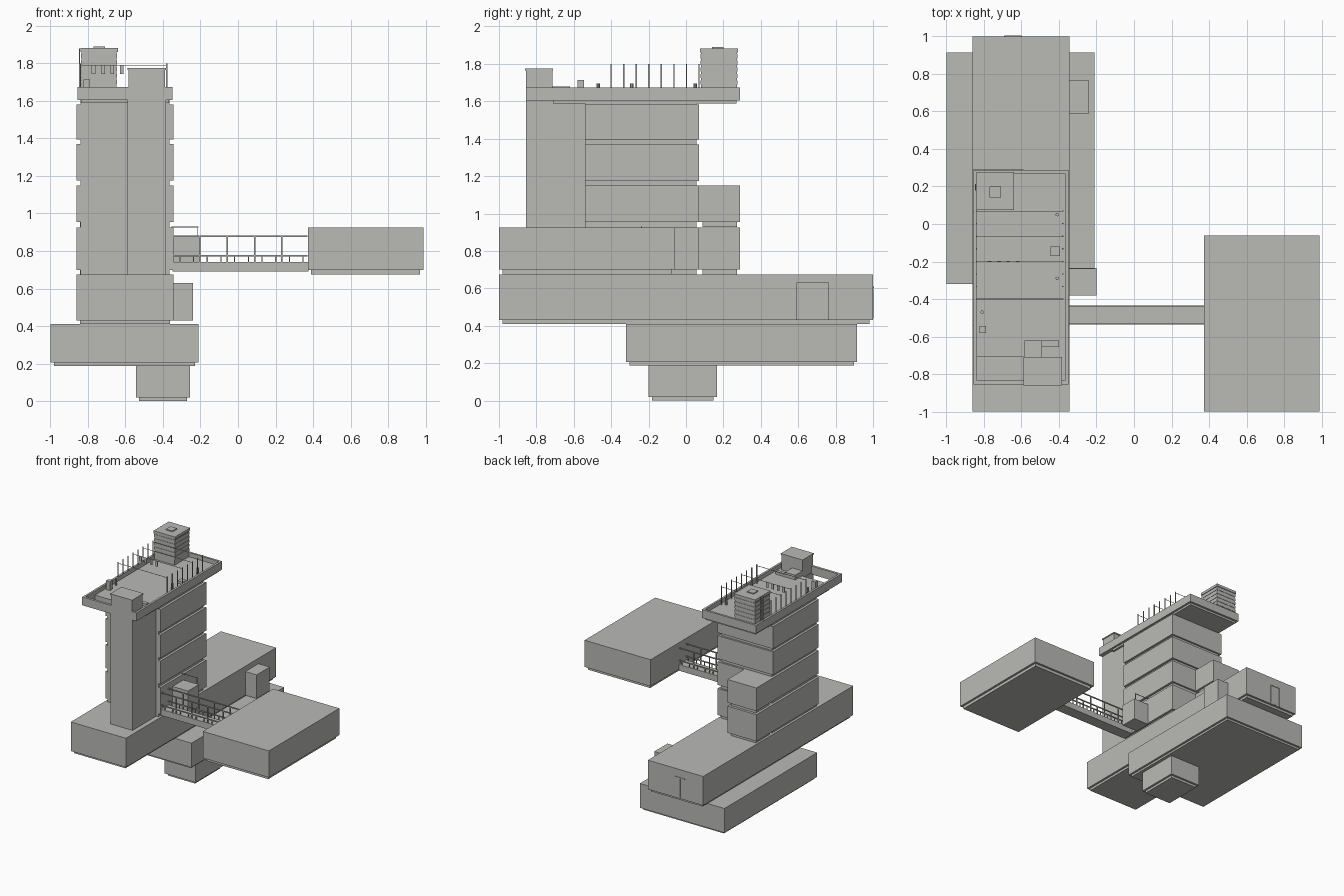
import bpy

cube = bpy.data.objects.get("Cube")
if cube:
    bpy.data.objects.remove(cube, do_unlink=True)


def material(name, color):
    mat = bpy.data.materials.new(name)
    mat.use_nodes = True
    mat.diffuse_color = color
    bsdf = next(n for n in mat.node_tree.nodes if n.type == 'BSDF_PRINCIPLED')
    bsdf.inputs["Base Color"].default_value = color
    bsdf.inputs["Roughness"].default_value = 0.9
    return mat


concrete = material("pale_concrete", (0.49, 0.49, 0.47, 1))


def box(name, x, y, z):
    """Box from (low, high) ranges on each axis."""
    lo, hi = zip(x, y, z)
    faces = [(0, 1, 3, 2), (4, 6, 7, 5), (0, 4, 5, 1),
             (2, 3, 7, 6), (0, 2, 6, 4), (1, 5, 7, 3)]
    verts = [(a, b, c) for a in x for b in y for c in z]
    mesh = bpy.data.meshes.new(name)
    mesh.from_pydata(verts, [], faces)
    mesh.update()
    mesh.materials.append(concrete)
    obj = bpy.data.objects.new(name, mesh)
    bpy.context.collection.objects.link(obj)
    return obj


def shrink(span, d):
    return (span[0] + d, span[1] - d)


def slab(name, x, y, z, gap):
    """Volume resting on a recessed shadow-gap plinth."""
    box(name, x, y, z)
    box(name + "_plinth", shrink(x, 0.018), shrink(y, 0.018), (z[0] - gap, z[0]))


def rod(name, p, q, r=0.003):
    """Thin square bar along one axis between two points."""
    spans = []
    for a, b in zip(p, q):
        a, b = min(a, b), max(a, b)
        spans.append((a - r, b + r) if b - a < 0.0001 else (a, b))
    box(name, *spans)


# Stacked lower volumes
slab("foot_block", (-0.545, -0.255), (-0.2, 0.165), (0.02, 0.19), 0.02)
slab("lower_slab", (-1.0, -0.21), (-0.32, 0.915), (0.205, 0.41), 0.017)
long_x = (-0.86, -0.345)
slab("long_slab", long_x, (-1, 1), (0.43, 0.675), 0.02)
box("side_closet", (-0.345, -0.24), (0.59, 0.765), (0.43, 0.63))

# Rear doorway
rod("door_canopy", (-0.69, 1.0, 0.605), (-0.6, 1.0, 0.605), 0.004)
for x in (-0.69, -0.645, -0.6):
    rod("door_frame", (x, 1.0, 0.44), (x, 1.0, 0.6), 0.003)

# Tower: recessed core with projecting storeys
box("tower_core", (-0.84, -0.365), (-0.54, 0.055), (0.675, 1.605))
for z in ((0.7, 0.925), (0.955, 1.15), (1.175, 1.37), (1.395, 1.582)):
    box("storey", long_x, (-0.54, 0.07), z)
for z in ((0.7, 0.925), (0.955, 1.15)):
    slab("rear_bay", (-0.86, -0.59), (0.07, 0.29), z, 0.028)

# Front stair shaft and its cap
box("shaft", (-0.59, -0.385), (-0.855, -0.54), (0.675, 1.62))
box("shaft_head", (-0.585, -0.39), (-0.855, -0.715), (1.6, 1.765))
box("shaft_cap", (-0.59, -0.385), (-0.86, -0.71), (1.765, 1.775))
box("shaft_annex", (-0.585, -0.49), (-0.715, -0.62), (1.62, 1.68))
box("shaft_annex_low", (-0.49, -0.4), (-0.655, -0.62), (1.62, 1.66))

# Roof deck with parapet and an open bay at the front
roof_x, roof_y = (-0.855, -0.35), (-0.855, 0.288)
box("roof_soffit", (-0.838, -0.368), (-0.71, 0.27), (1.588, 1.608))
box("roof_deck", (-0.84, -0.365), (-0.71, 0.275), (1.606, 1.64))
for side in ((roof_x[0], -0.837), (-0.368, roof_x[1])):
    box("parapet_side", side, roof_y, (1.605, 1.675))
for end in ((roof_y[0], -0.835), (0.27, roof_y[1])):
    box("parapet_end", roof_x, end, (1.605, 1.675))
box("roof_corner_infill", (-0.385, -0.36), (-0.84, -0.71), (1.606, 1.64))

# Rooftop plant room with slatted bands, cap and ladder
room_x, room_y = (-0.834, -0.647), (0.081, 0.272)
box("plant_room", room_x, room_y, (1.63, 1.86))
for i in range(5):
    z = 1.69 + i * 0.035
    box("plant_band", shrink(room_x, -0.003), shrink(room_y, -0.003), (z, z + 0.022))
box("plant_cap", shrink(room_x, -0.006), shrink(room_y, -0.006), (1.86, 1.882))
box("plant_hatch", (-0.77, -0.71), (0.14, 0.2), (1.882, 1.89))
for y in (0.18, 0.21):
    rod("ladder_rail", (-0.845, y, 1.65), (-0.845, y, 1.88), 0.002)
for i in range(9):
    z = 1.69 + i * 0.022
    rod("ladder_rung", (-0.845, 0.18, z), (-0.845, 0.21, z), 0.002)

# Roof posts, cross wires and small hanging plates
for i in range(8):
    y = -0.4 + i * 0.067
    for x in (-0.84, -0.38):
        rod("roof_post", (x, y, 1.63), (x, y, 1.8))
    if i in (0, 3, 5, 7):
        rod("roof_wire", (-0.84, y, 1.79), (-0.38, y, 1.79), 0.0015)
for i in range(4):
    x = -0.77 + i * 0.05
    box("hanging_plate", (x - 0.01, x + 0.01), (-0.202, -0.197), (1.745, 1.79))

# Roof vents and hatches
box("roof_vent", (-0.825, -0.79), (-0.58, -0.545), (1.64, 1.715))
box("roof_hatch", (-0.445, -0.395), (-0.17, -0.12), (1.64, 1.66))
for x, y in ((-0.41, 0.05), (-0.41, -0.29), (-0.81, -0.47)):
    bpy.ops.mesh.primitive_cylinder_add(vertices=10, radius=0.009, depth=0.055,
                                        location=(x, y, 1.667))
    pipe = bpy.context.object
    pipe.name = "vent_pipe"
    pipe.data.materials.append(concrete)

# Bridge deck with railings on both sides
box("bridge_deck", (-0.35, 0.375), (-0.535, -0.435), (0.69, 0.742))
for y in (-0.531, -0.439):
    for z in (0.775, 0.88):
        rod("bridge_rail", (-0.355, y, z), (0.37, y, z), 0.004)
    for i in range(5):
        x = -0.35 + i * 0.146
        rod("bridge_post", (x, y, 0.74), (x, y, 0.88), 0.004)
    for i in range(10):
        x = -0.31 + i * 0.073
        rod("bridge_stub", (x, y, 0.74), (x, y, 0.775), 0.003)

# Entry box beside the bridge
box("entry_box", (-0.35, -0.2), (-0.38, -0.235), (0.69, 0.875))
rod("entry_rail", (-0.355, -0.238, 0.928), (-0.21, -0.238, 0.928), 0.002)
rod("entry_rail_post", (-0.215, -0.238, 0.87), (-0.215, -0.238, 0.928), 0.002)

# Outlying pavilion at the far end of the bridge
slab("pavilion", (0.372, 0.988), (-1.0, -0.06), (0.7, 0.925), 0.025)
